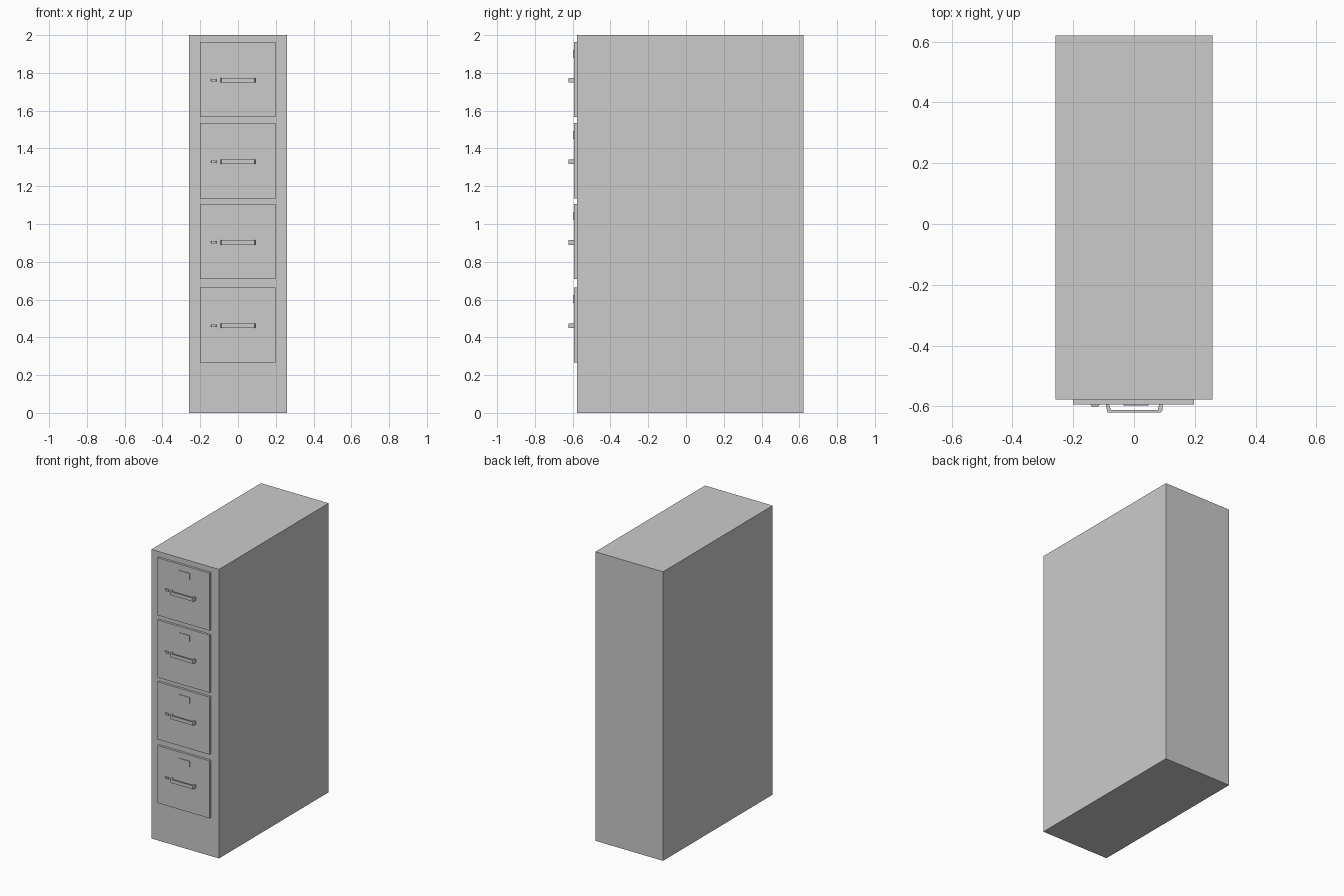
import bpy

if "Cube" in bpy.data.objects:
    bpy.data.objects.remove(bpy.data.objects["Cube"])

BODY_FRONT = -0.578
DRAWER_FRONT = -0.594


def prism(name, profile, z0, z1):
    """Extrude an anticlockwise XY profile from z0 to z1."""
    n = len(profile)
    verts = [(x, y, z) for z in (z0, z1) for x, y in profile]
    faces = [tuple(reversed(range(n))), tuple(range(n, 2 * n))]
    faces += [(i, (i + 1) % n, n + (i + 1) % n, n + i) for i in range(n)]
    mesh = bpy.data.meshes.new(name)
    mesh.from_pydata(verts, [], faces)
    obj = bpy.data.objects.new(name, mesh)
    bpy.context.collection.objects.link(obj)
    return obj


def box(name, x0, x1, y0, y1, z0, z1):
    return prism(name, [(x0, y0), (x1, y0), (x1, y1), (x0, y1)], z0, z1)


# Cabinet carcass
box("cabinet_body", -0.259, 0.259, BODY_FRONT, 0.621, 0, 2)

# Bracket pull: splayed legs joined by a flat bar, seen from above
handle = [(-0.093, DRAWER_FRONT), (-0.087, -0.621), (0.088, -0.621), (0.093, -0.613),
          (0.093, DRAWER_FRONT), (0.083, DRAWER_FRONT), (0.078, -0.612),
          (-0.076, -0.612), (-0.082, DRAWER_FRONT)]

# Thumb latch with chamfered sides
latch = [(-0.143, DRAWER_FRONT), (-0.141, -0.599), (-0.136, -0.602),
         (-0.121, -0.602), (-0.116, -0.599), (-0.114, DRAWER_FRONT)]

# Four identical drawers, each with pull, latch and label plate
for i, z in enumerate((0.267, 0.708, 1.136, 1.566), 1):
    box(f"drawer_front_{i}", -0.2, 0.198, DRAWER_FRONT, BODY_FRONT, z, z + 0.398)
    prism(f"drawer_handle_{i}", handle, z + 0.182, z + 0.206)
    prism(f"drawer_latch_{i}", latch, z + 0.188, z + 0.201)
    box(f"label_plate_{i}", -0.034, 0.047, -0.598, DRAWER_FRONT, z + 0.314, z + 0.356)
